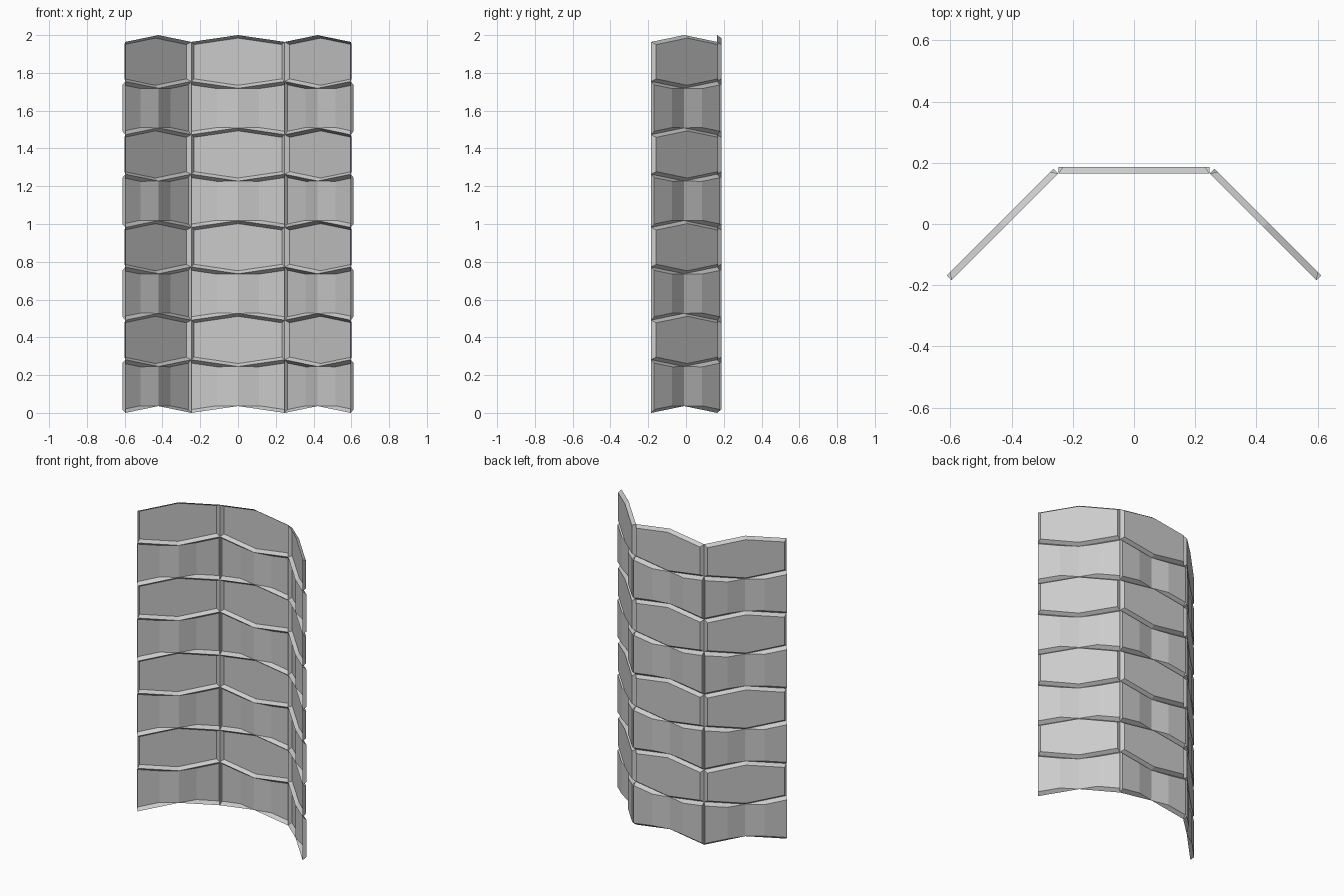
import bpy
import bmesh
from math import radians, cos

if "Cube" in bpy.data.objects:
    bpy.data.objects.remove(bpy.data.objects["Cube"], do_unlink=True)

HALF = 0.247      # half width of a panel at its front rim
DEPTH = 0.022     # depth of each pressed tile
PERIOD = 0.491    # height of one pair of rows
RISE = 0.036      # how far the edges zigzag at mid width
INSET = 0.018
ROWS = 4
FRONT_Y = 0.165

grey = bpy.data.materials.new("light_grey")
grey.use_nodes = True
colour = (0.6, 0.6, 0.6, 1)
grey.diffuse_color = colour
grey.node_tree.nodes["Principled BSDF"].inputs["Base Color"].default_value = colour


def outline(top, z):
    """Close a top edge into a loop by mirroring it about height z."""
    upper = [(x, y, z + h) for x, y, h in top]
    lower = [(x, y, z - h) for x, y, h in reversed(top)]
    return upper + lower


def hexagon_tile(bm):
    # flat hexagonal dish with sloping walls on all six sides
    edge = (PERIOD / 2 - RISE) / 2
    z = PERIOD * 0.75 + RISE / 2
    rim = [(-HALF, 0, edge), (0, 0, edge + RISE), (HALF, 0, edge)]
    w = HALF - 0.015
    floor = [(-w, DEPTH, edge - 0.014), (0, DEPTH, edge + RISE - 0.016),
             (w, DEPTH, edge - 0.014)]
    r = [bm.verts.new(p) for p in outline(rim, z)]
    f = [bm.verts.new(p) for p in outline(floor, z)]
    bm.faces.new(f)
    for i in range(len(r)):
        j = (i + 1) % len(r)
        bm.faces.new((r[i], r[j], f[j], f[i]))


def ridged_tile(bm):
    # waisted dish whose floor folds forward to a ridge at mid width
    edge = (PERIOD / 2 + RISE) / 2
    z = edge
    c = 0.112
    fold = edge - RISE * (HALF - c) / HALF - INSET
    rim = [(-HALF, 0, edge), (0, 0, edge - RISE), (HALF, 0, edge)]
    floor = [(-HALF, DEPTH, edge - INSET), (-c, DEPTH, fold),
             (c, DEPTH, fold), (HALF, DEPTH, edge - INSET)]
    ra, rb, rc, rd, re, rf = [bm.verts.new(p) for p in outline(rim, z)]
    t0, t1, t2, t3, b3, b2, b1, b0 = [bm.verts.new(p) for p in outline(floor, z)]
    for face in (
        (t0, t1, b1, b0), (t1, rb, re, b1), (rb, t2, b2, re), (t2, t3, b3, b2),
        (ra, rb, t1, t0), (rb, rc, t3, t2),      # upper walls
        (rd, re, b2, b3), (re, rf, b0, b1),      # lower walls
        (rf, ra, t0, b0), (rc, rd, b3, t3),      # side walls
    ):
        bm.faces.new(face)


def make_mesh(name, build):
    mesh = bpy.data.meshes.new(name)
    bm = bmesh.new()
    build(bm)
    bmesh.ops.recalc_face_normals(bm, faces=bm.faces[:])
    bm.to_mesh(mesh)
    bm.free()
    mesh.materials.append(grey)
    return mesh


tiles = {
    "hexagon_tiles": make_mesh("hexagon_tile", hexagon_tile),
    "ridged_tiles": make_mesh("ridged_tile", ridged_tile),
}

# three panels: a back one and two wings turned forward by 45 degrees
step = HALF * cos(radians(45))
panels = {
    "back": (0, FRONT_Y, 0),
    "right": (-HALF - step, FRONT_Y - step, 45),
    "left": (HALF + step, FRONT_Y - step, -45),
}

for side, (x, y, angle) in panels.items():
    for kind, mesh in tiles.items():
        obj = bpy.data.objects.new(f"{side}_panel_{kind}", mesh)
        obj.location = (x, y, 0)
        obj.rotation_euler.z = radians(angle)
        bpy.context.collection.objects.link(obj)
        # repeat the row up the panel
        array = obj.modifiers.new("rows", 'ARRAY')
        array.count = ROWS
        array.use_relative_offset = False
        array.use_constant_offset = True
        array.constant_offset_displace = (0, 0, PERIOD)
